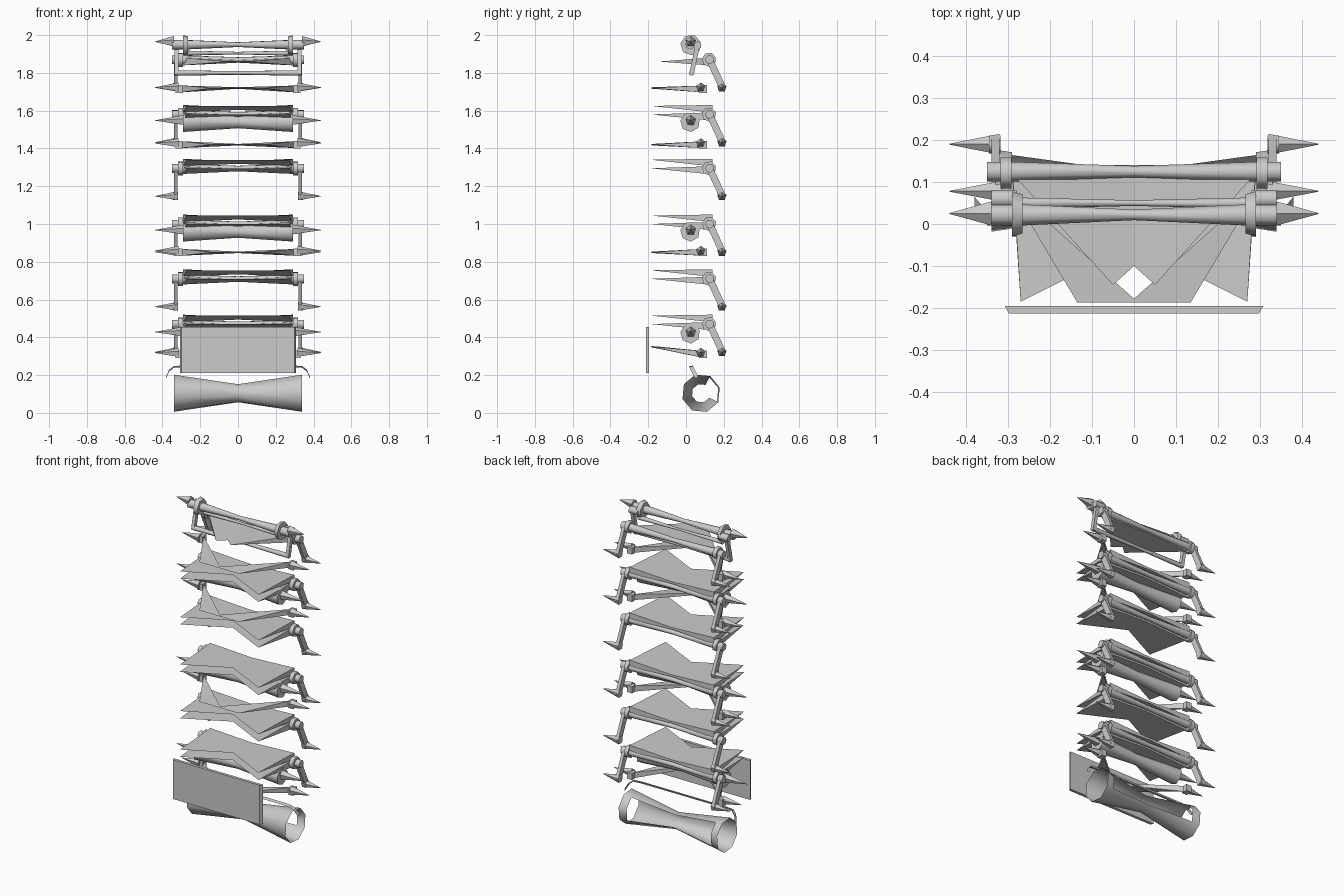
import bpy, bmesh, math
from mathutils import Vector

if "Cube" in bpy.data.objects:
    bpy.data.objects.remove(bpy.data.objects["Cube"])


def mesh(name, verts, faces, smooth=False):
    me = bpy.data.meshes.new(name)
    me.from_pydata(verts, [], faces)
    bm = bmesh.new()
    bm.from_mesh(me)
    bmesh.ops.remove_doubles(bm, verts=bm.verts, dist=0.0001)
    bmesh.ops.recalc_face_normals(bm, faces=bm.faces)
    for f in bm.faces:
        f.smooth = smooth and len(f.verts) == 4
    bm.to_mesh(me)
    bm.free()
    ob = bpy.data.objects.new(name, me)
    bpy.context.collection.objects.link(ob)
    return ob


def lathe(name, profile, y, z, n=7, cap=True, skip=None, rot=0.3):
    """Turned part along x; profile is (x, radius); skip(segment, side) leaves gaps."""
    v, f = [], []
    for x, r in profile:
        for i in range(n):
            a = math.tau * i / n + rot
            v.append((x, y + r * math.cos(a), z + r * math.sin(a)))
    for s in range(len(profile) - 1):
        for i in range(n):
            if skip and skip(s, i):
                continue
            j = (i + 1) % n
            f.append((s * n + i, s * n + j, s * n + n + j, s * n + n + i))
    if cap:
        f.append(tuple(range(n))[::-1])
        f.append(tuple(range((len(profile) - 1) * n, len(profile) * n)))
    return mesh(name, v, f, n > 5)


def spikes(name, x0, y, z, r=0.026):
    for s in (-1, 1):
        lathe(name, [(s * x0, r), (s * 0.44, 0.001)], y, z, 5)


def bar(name, p, q, w, sx):
    """Flat strut from p to q in the y-z plane, mirrored at both sides."""
    p, q = Vector((0, *p)), Vector((0, *q))
    d = (q - p).normalized()
    side = Vector((0, -d.z, d.y)) * w / 2
    for s in (-1, 1):
        v = []
        for x in (sx - 0.01, sx + 0.01):
            for c in (p + side, p - side, q - side, q + side):
                v.append((s * x, c.y, c.z))
        mesh(name, v, BOX)


def blade(name, front, yb, zb, zt, w=0.29, h=0.02, yc=None):
    """Wedge with a bow-tie back and a knife front; front lists right half, outer to centre;
    yc moves the middle of the back edge forward."""
    yc = yb if yc is None else yc
    zc, hc = (zb, 0.006) if yc == yb else (zt, 0.004)
    v, f = [], []
    for s in (1, -1):
        b = len(v)
        v += [(0, yc, zc + hc), (s * w, yb, zb + h),
              (0, yc, zc - hc), (s * w, yb, zb - h)]
        v += [(s * x, y, zt) for x, y in front]
        fr = list(range(b + 4, len(v)))
        f += [(b, b + 1, *fr), (b + 2, b + 3, *fr), (b, b + 1, b + 3, b + 2),
              (b + 1, b + 3, b + 4)]
    return mesh(name, v, f)


BOX = [(0, 1, 2, 3), (7, 6, 5, 4), (0, 4, 5, 1), (1, 5, 6, 2), (2, 6, 7, 3), (3, 7, 4, 0)]
SWALLOW = [(0.27, -0.185), (0, -0.05)]
CHEVRON = [(0.135, -0.187), (0, -0.187)]
NOTCHED = [(0.05, -0.145), (0, -0.10)]

# Repeating tiers: waisted rod, hubs, hanging arms, spikes and wedge blades
for i, z in enumerate((0.47, 0.71, 1.0, 1.295, 1.58, 1.87)):
    lathe("tier_rod", [(-0.35, 0.024), (-0.29, 0.024), (0, 0.014), (0.29, 0.024), (0.35, 0.024)],
          0.125, z)
    for s in (-1, 1):
        lathe("tier_hub", [(s * 0.292, 0.038), (s * 0.318, 0.038)], 0.122, z)
        lathe("arm_peg", [(s * 0.318, 0.022), (s * 0.345, 0.022)], 0.19, z - 0.145)
    bar("hanging_arm", (0.125, z), (0.19, z - 0.14), 0.036, 0.33)
    spikes("arm_spike", 0.32, 0.19, z - 0.148)
    if i == 5:
        blade("top_blade", NOTCHED, 0.12, z - 0.01, z - 0.01)
    else:
        blade("upper_blade", SWALLOW, 0.14, z + 0.03, z + 0.045)
        blade("lower_blade", SWALLOW, 0.11, z - 0.01, z)

# In-between chevron blades, pointing forward, with square end blocks
for z, tilt in ((0.31, 0.04), (0.85, 0), (1.42, 0), (1.715, 0.005)):
    blade("middle_blade", CHEVRON, 0.09, z, z + tilt, 0.3, 0.018, yc=-0.178)
    for s in (-1, 1):
        lathe("middle_block", [(s * 0.295, 0.029), (s * 0.33, 0.029)],
              0.09, z, 4, rot=math.pi / 4)
    spikes("middle_spike", 0.315, 0.078, z + 0.008)

# Thick waisted rollers
for z in (0.42, 0.96, 1.54):
    lathe("roller", [(-0.29, 0.053), (0, 0.033), (0.29, 0.053)], 0.022, z)
    spikes("roller_spike", 0.29, 0.025, z + 0.008, 0.028)

# Top assembly: rod, hubs, spikes, struts and lower cross bars
lathe("top_rod", [(-0.35, 0.026), (-0.27, 0.026), (0, 0.013), (0.27, 0.026), (0.35, 0.026)], 0.022, 1.95)
for s in (-1, 1):
    lathe("top_hub", [(s * 0.265, 0.048), (s * 0.29, 0.055)], 0.025, 1.948)
    lathe("top_peg", [(s * 0.28, 0.022), (s * 0.34, 0.022)], 0.06, 1.945)
spikes("top_spike", 0.34, 0.025, 1.965, 0.03)
bar("top_strut", (0.06, 1.94), (0.028, 1.79), 0.024, 0.325)
lathe("top_brace", [(-0.33, 0.015), (0, 0.010), (0.33, 0.015)], 0.03, 1.80)
lathe("upper_brace", [(-0.29, 0.014), (0, 0.007), (0.29, 0.014)], 0.05, 1.905)

# Front plate with slightly bevelled ends
v = [(x * s, y, z) for z in (0.21, 0.455)
     for x, y, s in ((0.308, -0.195, -1), (0.298, -0.213, -1), (0.298, -0.213, 1), (0.308, -0.195, 1))]
mesh("front_plate", v, BOX)

# Thin bent strip above the foot
path = [(-0.38, 0.19), (-0.365, 0.225), (-0.34, 0.245), (-0.29, 0.248)]
path += [(-x, z) for x, z in reversed(path)]
v = []
for x, z in path:
    y = 0.055 - (z - 0.19) * 0.5
    v += [(x, y - 0.01, z - 0.003), (x, y + 0.01, z + 0.003), (x, y + 0.008, z - 0.006)]
f = [(3 * i + a, 3 * i + (a + 1) % 3, 3 * i + 3 + (a + 1) % 3, 3 * i + 3 + a)
     for i in range(len(path) - 1) for a in range(3)]
mesh("bent_strip", v, f)

# Open waisted foot tube, complete end rings and a gap at the upper back
lathe("foot_tube", [(-0.34, 0.103), (-0.29, 0.095), (0, 0.05), (0.29, 0.095), (0.34, 0.103)],
      0.08, 0.104, 8, cap=False, skip=lambda s, i: s in (1, 2) and i in (0, 7))
